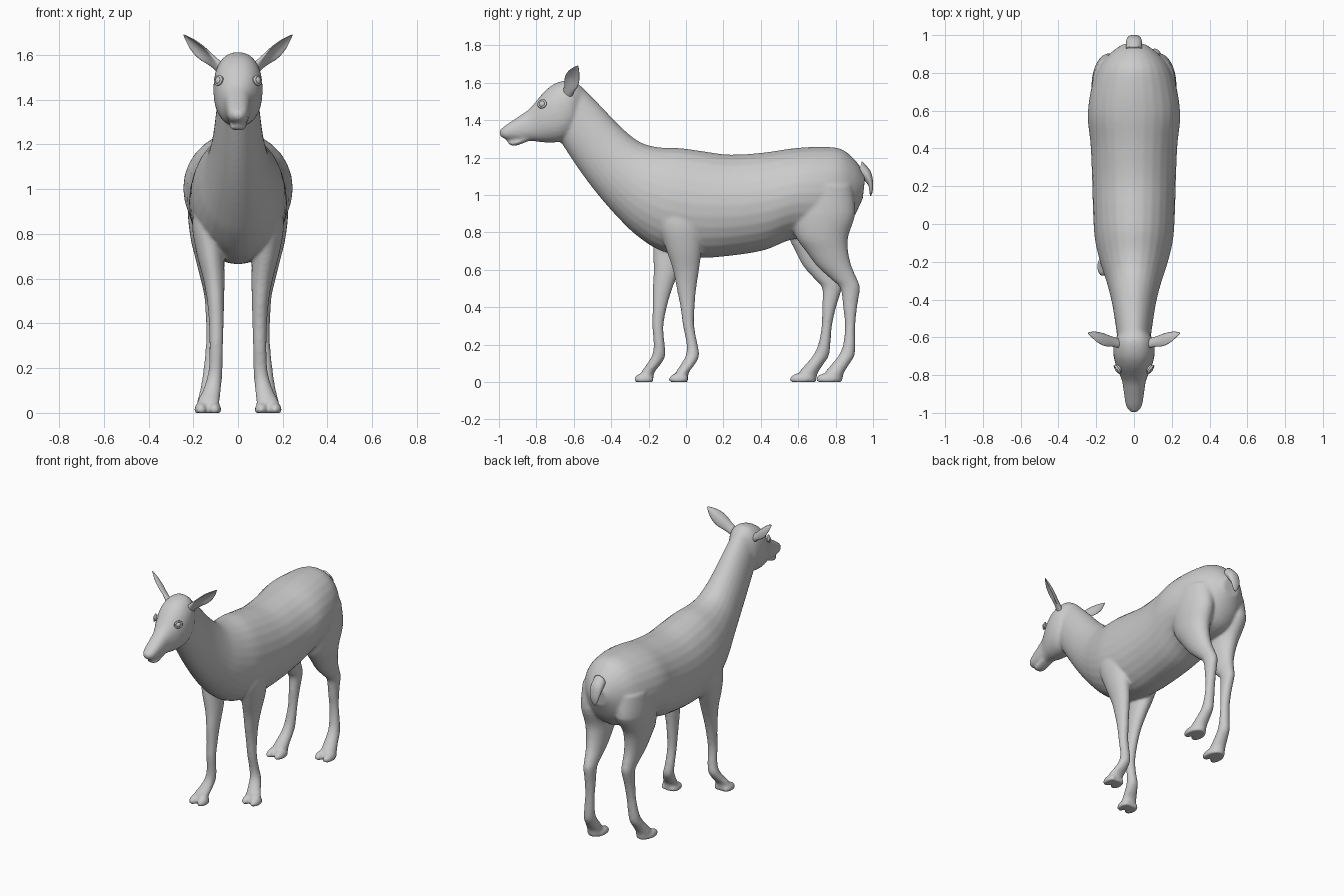
import bpy, bmesh, math
from mathutils import Vector, Matrix

if "Cube" in bpy.data.objects:
    bpy.data.objects.remove(bpy.data.objects["Cube"])


def spline(rows, steps):
    """Catmull-Rom interpolation through rows of numbers."""
    out = []
    for i in range(len(rows) - 1):
        p0, p1 = rows[max(i - 1, 0)], rows[i]
        p2, p3 = rows[i + 1], rows[min(i + 2, len(rows) - 1)]
        for s in range(steps):
            t = s / steps
            out.append([0.5 * (2 * b + (c - a) * t + (2 * a - 5 * b + 4 * c - d) * t * t
                               + (3 * b - a - 3 * c + d) * t ** 3)
                        for a, b, c, d in zip(p0, p1, p2, p3)])
    out.append(list(rows[-1]))
    return out


def skin(bm, loops):
    """Closed tube through loops of points."""
    rings = [[bm.verts.new(p) for p in loop] for loop in loops]
    n = len(rings[0])
    for a, b in zip(rings, rings[1:]):
        for i in range(n):
            bm.faces.new((a[i], a[(i + 1) % n], b[(i + 1) % n], b[i]))
    bm.faces.new(rings[0])
    bm.faces.new(rings[-1][::-1])


def loft(bm, rows, side=1, shift=0, power=1.0, n=28, steps=4):
    """Each row: y1, z1, y2, z2 (opposite side-profile points), x centre, half width."""
    loops = []
    for y1, z1, y2, z2, x, w in spline(rows, steps):
        loop = []
        for k in range(n):
            t = 2 * math.pi * k / n
            c = math.copysign(abs(math.cos(t)) ** power, math.cos(t))
            s = math.copysign(abs(math.sin(t)) ** power, math.sin(t))
            y = (y1 + y2) / 2 + (y1 - y2) / 2 * c
            z = max((z1 + z2) / 2 + (z1 - z2) / 2 * c, 0)
            y += shift * max(0, 1 - (z / 0.9) ** 2)
            loop.append((side * (x + w * s), y, z))
        loops.append(loop)
    skin(bm, loops)


def toe(bm, centre, size):
    res = bmesh.ops.create_uvsphere(bm, u_segments=20, v_segments=12, radius=1)
    for v in res["verts"]:
        v.co = Vector([c + s * p for c, s, p in zip(centre, size, v.co)])
        v.co.z = max(v.co.z, 0)


def finish(bm, name):
    bmesh.ops.recalc_face_normals(bm, faces=bm.faces[:])
    me = bpy.data.meshes.new(name)
    bm.to_mesh(me)
    bm.free()
    for p in me.polygons:
        p.use_smooth = True
    ob = bpy.data.objects.new(name, me)
    bpy.context.collection.objects.link(ob)
    return ob


body = bmesh.new()

# Neck and torso
loft(body, [
    (-.57, 1.59, -.68, 1.30, 0, .085), (-.46, 1.48, -.575, 1.14, 0, .10),
    (-.35, 1.365, -.47, 1.0, 0, .118), (-.25, 1.285, -.36, .875, 0, .145),
    (-.15, 1.255, -.26, .78, 0, .178), (-.03, 1.25, -.13, .70, 0, .207),
    (.08, 1.235, .06, .665, 0, .217), (.24, 1.215, .24, .675, 0, .222),
    (.42, 1.227, .42, .705, 0, .23), (.58, 1.25, .56, .76, 0, .245),
    (.72, 1.257, .70, .77, 0, .228), (.83, 1.245, .82, .80, 0, .19),
    (.91, 1.18, .89, .87, 0, .13), (.958, 1.10, .945, .98, 0, .06)])

# Head
loft(body, [
    (-.998, 1.345, -.995, 1.318, 0, .018), (-.96, 1.375, -.965, 1.298, 0, .042),
    (-.89, 1.422, -.89, 1.288, 0, .054), (-.83, 1.467, -.82, 1.288, 0, .065),
    (-.755, 1.555, -.75, 1.28, 0, .095), (-.69, 1.60, -.67, 1.285, 0, .11),
    (-.61, 1.612, -.61, 1.32, 0, .10), (-.55, 1.57, -.57, 1.38, 0, .06)], power=.88)

# Lower lip and chin
loft(body, [(-.955, 1.286, -.95, 1.272, 0, .018), (-.915, 1.292, -.915, 1.262, 0, .036),
            (-.85, 1.32, -.85, 1.284, 0, .042)])

# Legs: front y, back y, z, x, half width
front_leg = [
    (-.15, .06, 1.0, .12, .06), (-.15, .09, .85, .135, .07), (-.11, .085, .72, .125, .062),
    (-.07, .07, .60, .108, .048), (-.05, .055, .50, .10, .038), (-.03, .046, .40, .097, .033),
    (-.016, .044, .30, .097, .03), (.003, .062, .20, .10, .031), (-.002, .07, .14, .108, .035),
    (-.03, .045, .09, .12, .042), (-.055, .015, .05, .132, .05), (-.06, .01, .0, .135, .05)]
hind_leg = [
    (.57, .89, 1.05, .12, .10), (.56, .905, .90, .13, .095), (.585, .868, .78, .13, .082),
    (.64, .867, .70, .125, .068), (.70, .885, .62, .118, .055), (.775, .915, .55, .112, .044),
    (.825, .93, .50, .11, .038), (.84, .915, .40, .11, .033), (.85, .905, .30, .113, .031),
    (.84, .905, .20, .12, .034), (.815, .90, .14, .125, .037), (.775, .87, .09, .13, .042),
    (.74, .843, .045, .135, .048), (.735, .835, .0, .135, .048)]

for leg, stride, toe_y, toe_len in ((front_leg, -.185, -.04, .053), (hind_leg, -.14, .755, .062)):
    for side, shift in ((1, 0), (-1, stride)):
        rows = [(a, z, b, z, x, w) for a, b, z, x, w in leg]
        loft(body, rows, side, shift)
        for dx in (-.03, .03):      # split hooves
            toe(body, (side * (.135 + dx), toe_y + shift, .012), (.031, toe_len, .036))

# Fuse into one smooth skin
ob = finish(body, "deer_body")
m = ob.modifiers.new("fuse", "REMESH")
m.mode = 'VOXEL'
m.voxel_size = .009
m.use_smooth_shade = True
m = ob.modifiers.new("soften", "SMOOTH")
m.factor = .5
m.iterations = 6
bpy.context.view_layer.objects.active = ob
for m in list(ob.modifiers):
    bpy.ops.object.modifier_apply(modifier=m.name)

# Tail
bm = bmesh.new()
loft(bm, [(.94, 1.18, .92, 1.10, 0, .042), (.985, 1.13, .95, 1.08, 0, .042),
          (1.0, 1.07, .975, 1.05, 0, .034), (.999, 1.025, .98, 1.02, 0, .024),
          (.99, .995, .984, .995, 0, .008)], n=20)
finish(bm, "tail")

for side, label in ((1, "right"), (-1, "left")):
    # Cupped leaf-shaped ear
    base, tip = Vector((.07, -.635, 1.535)), Vector((.243, -.578, 1.69))
    axis = (tip - base).normalized()
    wide = Vector((.03, .06, -.03))
    wide = (wide - axis * wide.dot(axis)).normalized()
    opening = wide.cross(axis).normalized()
    if opening.y > 0:
        opening = -opening
    loops = []
    for u, w, thick, cup in spline([(0, .028, .022, 0), (.25, .034, .014, .008),
                                    (.5, .044, .008, .02), (.72, .037, .006, .018),
                                    (.9, .018, .004, .008), (1, .003, .002, 0)], 4):
        c = base.lerp(tip, u) - opening * cup * .5
        loop = []
        for k in range(20):
            t = 2 * math.pi * k / 20
            p = c + wide * w * math.cos(t) + opening * (thick * math.sin(t) + cup * math.cos(t) ** 2)
            loop.append((p.x * side, p.y, p.z))
        loops.append(loop)
    bm = bmesh.new()
    skin(bm, loops)
    finish(bm, label + "_ear")

    # Eye with a raised lid
    centre = Vector((side * .081, -.765, 1.485))
    out = Vector((side * .8, -.55, .2))
    turn = Matrix.Translation(centre) @ out.to_track_quat('Z', 'Y').to_matrix().to_4x4()
    bm = bmesh.new()
    bmesh.ops.create_uvsphere(bm, u_segments=20, v_segments=12, radius=.021, matrix=turn)
    finish(bm, label + "_eye")
    bm = bmesh.new()
    grid = [[bm.verts.new(turn @ Vector(((.023 + .006 * math.cos(b)) * math.cos(a),
                                         (.019 + .006 * math.cos(b)) * math.sin(a),
                                         .009 + .006 * math.sin(b))))
             for b in (j * math.pi / 4 for j in range(8))]
            for a in (i * math.pi / 12 for i in range(24))]
    for i in range(24):
        for j in range(8):
            g, h = grid[i], grid[(i + 1) % 24]
            bm.faces.new((g[j], h[j], h[(j + 1) % 8], g[(j + 1) % 8]))
    finish(bm, label + "_eyelid")
